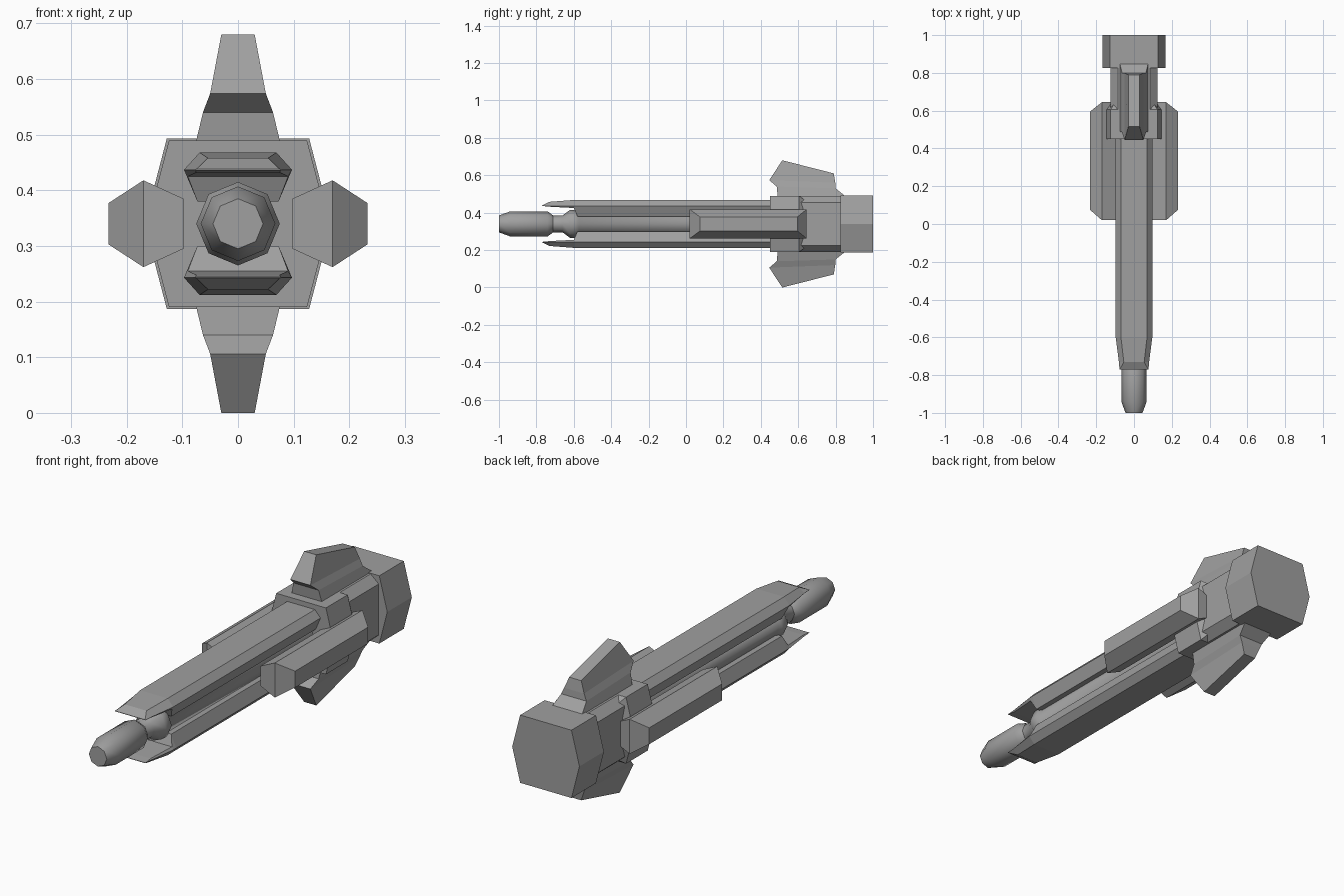
import bpy, bmesh, math
from mathutils import Vector

cube = bpy.data.objects.get("Cube")
if cube:
    bpy.data.objects.remove(cube, do_unlink=True)

AXIS_Z = 0.34  # height of the long centre line

grey = bpy.data.materials.new("hull_grey")
grey.use_nodes = True
COLOUR = (0.35, 0.35, 0.35, 1)
grey.diffuse_color = COLOUR
grey.node_tree.nodes["Principled BSDF"].inputs["Base Color"].default_value = COLOUR


def loft(name, rings, sx=1, sz=1, smooth=0):
    """Skin a list of rings (heights relative to the centre line)."""
    bm = bmesh.new()
    rows = [[bm.verts.new(Vector((x * sx, y, z * sz + AXIS_Z))) for x, y, z in ring]
            for ring in rings]
    n = len(rows[0])
    for a, b in zip(rows, rows[1:]):
        for i in range(n):
            j = (i + 1) % n
            bm.faces.new((a[i], a[j], b[j], b[i]))
    bm.faces.new(rows[0])
    bm.faces.new(rows[-1])
    bmesh.ops.remove_doubles(bm, verts=bm.verts, dist=1e-5)
    bmesh.ops.recalc_face_normals(bm, faces=bm.faces)
    mesh = bpy.data.meshes.new(name)
    bm.to_mesh(mesh)
    bm.free()
    mesh.materials.append(grey)
    obj = bpy.data.objects.new(name, mesh)
    bpy.context.collection.objects.link(obj)
    if smooth:
        bpy.ops.object.select_all(action='DESELECT')
        obj.select_set(True)
        bpy.context.view_layer.objects.active = obj
        bpy.ops.object.shade_smooth_by_angle(angle=math.radians(smooth))
    return obj


def octagon(r, y):
    return [(r * math.sin(i * math.pi / 4), y, r * math.cos(i * math.pi / 4))
            for i in range(8)]


def symmetric(y, half):
    """Closed section from its right half, listed bottom to top."""
    return [(x, y, z) for x, z in half] + [(-x, y, z) for x, z in reversed(half)]


def rect(w, zf, zb, yf, yb):
    return [(-w, yf, zf), (w, yf, zf), (w, yb, zb), (-w, yb, zb)]


# Nose, neck and flared rod along the centre line
loft("nose_barrel", [octagon(r, y) for r, y in (
    (0.045, -1), (0.067, -0.94), (0.067, -0.74), (0.045, -0.71))], smooth=46)
loft("neck_rod", [octagon(r, y) for r, y in (
    (0.045, -0.72), (0.045, -0.66), (0.075, -0.62), (0.075, -0.58),
    (0.065, -0.57), (0.065, 0.5))], smooth=46)

# Long rails and stabiliser fins, above and below
for sz, side in ((1, "top"), (-1, "bottom")):
    loft(side + "_rail", [
        symmetric(-0.77, [(0.077, 0.096), (0.077, 0.097), (0.075, 0.098)]),
        symmetric(-0.73, [(0.075, 0.092), (0.08, 0.097), (0.054, 0.118)]),
        symmetric(-0.6, [(0.09, 0.085), (0.097, 0.097), (0.069, 0.128)]),
        symmetric(-0.58, [(0.073, 0.04), (0.097, 0.097), (0.069, 0.128)]),
        symmetric(0.5, [(0.073, 0.04), (0.097, 0.097), (0.069, 0.128)])], sz=sz)
    loft(side + "_fin", [
        rect(0.078, 0.08, 0.08, 0.49, 0.85),
        rect(0.075, 0.15, 0.15, 0.49, 0.85),
        rect(0.063, 0.2, 0.19, 0.485, 0.80),
        rect(0.05, 0.234, 0.22, 0.445, 0.798),
        rect(0.03, 0.34, 0.27, 0.515, 0.79)], sz=sz)

# Side pods
for sx, side in ((1, "left"), (-1, "right")):
    loft(side + "_pod", [
        [(x, yf, -h), (x, yb, -h), (x, yb, h), (x, yf, h)] for x, yf, yb, h in (
            (0.098, 0.02, 0.645, 0.045), (0.17, 0.02, 0.645, 0.078),
            (0.233, 0.075, 0.595, 0.037))], sx=sx)

# Collar with a tapered back
COLLAR = [(0.124, -0.15), (0.145, -0.07), (0.145, 0.07), (0.124, 0.15)]
loft("collar", [
    symmetric(0.45, COLLAR), symmetric(0.605, COLLAR),
    symmetric(0.645, [(x * 0.8, z * 0.8) for x, z in COLLAR])])

# Body between collar and tail block
BODY = [(0.085, -0.15), (0.125, -0.115), (0.125, 0.115), (0.085, 0.15)]
loft("rear_body", [symmetric(y, BODY) for y in (0.6, 0.84)])

# Six-sided tail block
TAIL = [(0.128, -0.153), (0.168, 0), (0.128, 0.153)]
loft("tail_block", [symmetric(y, TAIL) for y in (0.825, 1)])
